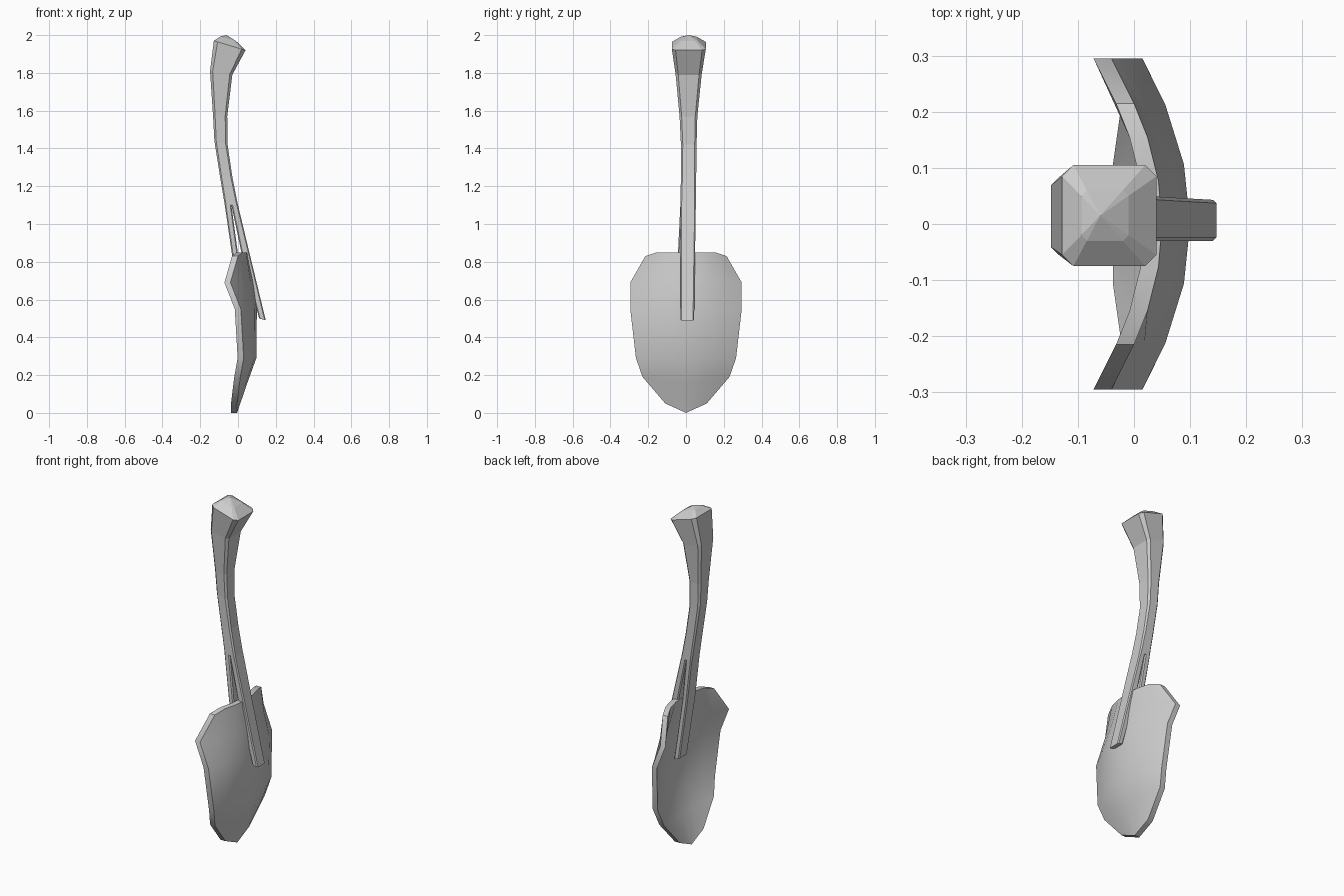
import bpy, bmesh
from mathutils import Vector

if "Cube" in bpy.data.objects:
    bpy.data.objects.remove(bpy.data.objects["Cube"])


def finish(bm, name, smooth=None):
    bmesh.ops.recalc_face_normals(bm, faces=bm.faces)
    mesh = bpy.data.meshes.new(name)
    bm.to_mesh(mesh)
    bm.free()
    obj = bpy.data.objects.new(name, mesh)
    bpy.context.collection.objects.link(obj)
    return obj


def ring(x0, z0, x1, z1, y0, y1, c):
    """Chamfered rectangle running from the left edge (x0,z0) to the right edge (x1,z1)."""
    dx = x1 - x0
    pts = [(x0 + c, y0), (x1 - c, y0), (x1, y0 + c), (x1, y1 - c),
           (x1 - c, y1), (x0 + c, y1), (x0, y1 - c), (x0, y0 + c)]
    return [Vector((x, y, z0 + (z1 - z0) * (x - x0) / dx)) for x, y in pts]


def loft(name, sections, apex=None):
    bm = bmesh.new()
    rings = [ring(*s) for s in sections]
    if apex:
        # half-size ring, raised, rounds the domed end
        mid = []
        for p in rings[-1]:
            q = p.lerp(apex, 0.5)
            q.z += 0.008
            mid.append(q)
        rings.append(mid)
    loops = [[bm.verts.new(p) for p in r] for r in rings]
    for a, b in zip(loops, loops[1:]):
        for i in range(8):
            j = (i + 1) % 8
            bm.faces.new((a[i], a[j], b[j], b[i]))
    bm.faces.new(loops[0][::-1])
    if apex:
        top = bm.verts.new(apex)
        for i in range(8):
            bm.faces.new((loops[-1][i], loops[-1][(i + 1) % 8], top))
    else:
        bm.faces.new(loops[-1])
    return finish(bm, name)


# Curved handle with flared, domed grip
loft("handle", [
    (-0.070, 1.10, 0.000, 1.10, -0.030, 0.052, 0.007),
    (-0.095, 1.25, -0.030, 1.25, -0.027, 0.054, 0.008),
    (-0.125, 1.44, -0.055, 1.42, -0.027, 0.056, 0.010),
    (-0.132, 1.57, -0.057, 1.57, -0.034, 0.060, 0.011),
    (-0.148, 1.81, -0.030, 1.79, -0.055, 0.083, 0.014),
    (-0.128, 1.97, 0.040, 1.92, -0.075, 0.105, 0.020),
], Vector((-0.06, 0.015, 2.0)))

# Split socket straps gripping both sides of the blade
loft("front_strap", [
    (0.112, 0.500, 0.147, 0.490, -0.030, 0.043, 0.006),
    (0.018, 0.850, 0.060, 0.850, -0.030, 0.048, 0.006),
    (-0.035, 1.100, 0.000, 1.100, -0.030, 0.052, 0.006),
])
loft("back_strap", [
    (0.020, 0.500, 0.055, 0.490, -0.040, 0.035, 0.006),
    (-0.032, 0.840, 0.000, 0.840, -0.043, 0.040, 0.006),
    (-0.070, 1.100, -0.035, 1.100, -0.030, 0.052, 0.006),
])

# Dished blade: centre z, edge z, half width, centre x, edge x
rows = [
    (0.00, 0.050, 0.110, -0.005, -0.005),
    (0.16, 0.190, 0.230, 0.050, 0.012),
    (0.29, 0.290, 0.265, 0.097, 0.030),
    (0.56, 0.550, 0.295, 0.100, 0.015),
    (0.70, 0.690, 0.295, 0.082, -0.040),
    (0.85, 0.830, 0.215, 0.050, 0.000),
]
bm = bmesh.new()
grid = []
for k, (zc, ze, w, xc, xe) in enumerate(rows):
    line = []
    for f in (-1, -0.72, -0.36, 0, 0.36, 0.72, 1):
        t = f * f
        # the top edge is straight up to its clipped corners
        tz = (1 if abs(f) == 1 else 0) if k == 5 else abs(f)
        line.append(bm.verts.new((xc + (xe - xc) * t, w * f, zc + (ze - zc) * tz)))
    grid.append(line)
for a, b in zip(grid, grid[1:]):
    for i in range(6):
        bm.faces.new((a[i], a[i + 1], b[i + 1], b[i]))

# Thickness goes towards the hollow (-x) side
inner = {v: bm.verts.new(v.co - Vector((0.032, 0, 0))) for line in grid for v in line}
edge = [e for e in bm.edges if e.is_boundary]
for f in list(bm.faces):
    bm.faces.new([inner[v] for v in reversed(f.verts)])
for e in edge:
    a, b = e.verts
    bm.faces.new((a, b, inner[b], inner[a]))
blade = finish(bm, "blade")
bpy.ops.object.select_all(action='DESELECT')
blade.select_set(True)
bpy.context.view_layer.objects.active = blade
bpy.ops.object.shade_smooth_by_angle(angle=0.7)
